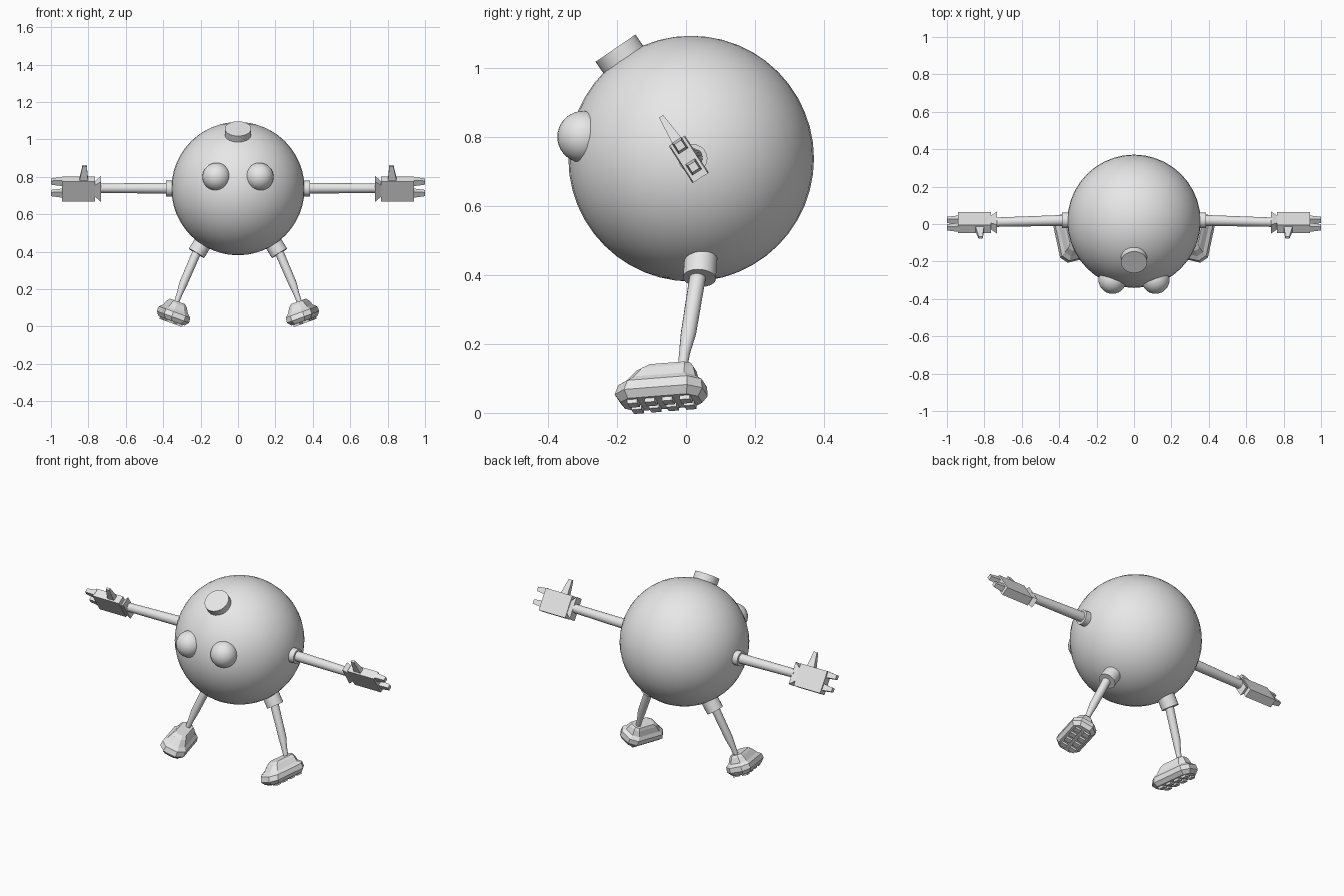
import bpy, bmesh, math
from mathutils import Vector, Matrix

if "Cube" in bpy.data.objects:
    bpy.data.objects.remove(bpy.data.objects["Cube"])

grey = bpy.data.materials.new("plain grey")
grey.diffuse_color = (0.8, 0.8, 0.8, 1)
grey.use_nodes = True
grey.node_tree.nodes["Principled BSDF"].inputs["Base Color"].default_value = grey.diffuse_color


def finish(bm, name, mirror=False, angle=35):
    bmesh.ops.recalc_face_normals(bm, faces=bm.faces)
    me = bpy.data.meshes.new(name)
    bm.to_mesh(me)
    bm.free()
    me.materials.append(grey)
    ob = bpy.data.objects.new(name, me)
    bpy.context.collection.objects.link(ob)
    if angle:
        bpy.ops.object.select_all(action='DESELECT')
        ob.select_set(True)
        bpy.context.view_layer.objects.active = ob
        bpy.ops.object.shade_smooth_by_angle(angle=math.radians(angle))
    if mirror:
        ob.modifiers.new("mirror", 'MIRROR').use_mirror_merge = False
    return ob


def loft(bm, rings):
    """Skin a list of closed loops and cap both ends."""
    loops = [[bm.verts.new(p) for p in r] for r in rings]
    n = len(loops[0])
    for a, b in zip(loops, loops[1:]):
        for i in range(n):
            j = (i + 1) % n
            bm.faces.new((a[i], a[j], b[j], b[i]))
    bm.faces.new(loops[0][::-1])
    bm.faces.new(loops[-1])


def tube(name, path, n=20, mirror=True):
    """Round limb; path holds (point, radius) pairs."""
    pts = [Vector(p) for p, _ in path]
    q = (pts[-1] - pts[0]).to_track_quat('Z', 'Y')
    rings = []
    for p, (_, r) in zip(pts, path):
        rings.append([p + q @ Vector((r * math.cos(t), r * math.sin(t), 0))
                      for t in (2 * math.pi * i / n for i in range(n))])
    bm = bmesh.new()
    loft(bm, rings)
    return finish(bm, name, mirror)


def ball(name, centre, radius, seg, rings, mirror=False):
    bm = bmesh.new()
    bmesh.ops.create_uvsphere(bm, u_segments=seg, v_segments=rings, radius=radius,
                              matrix=Matrix.Translation(centre))
    return finish(bm, name, mirror, 60)


# Body, eyes and the flat knob on top
C = Vector((0, 0.015, 0.737))
ball("body", C, 0.356, 40, 24)
ball("eye", (0.115, -0.298, 0.8), 0.075, 28, 18, True)
d = Vector((0, -0.565, 0.825)).normalized()
tube("top_knob", [(C + d * 0.31, 0.07), (C + d * 0.388, 0.07)], 28, False)

# Arms
tube("shoulder_socket", [((0.32, 0.02, 0.737), 0.042), ((0.386, 0.02, 0.737), 0.042)])
tube("arm", [((0.36, 0.02, 0.739), 0.029), ((0.74, 0.01, 0.739), 0.025)])

# Hands: blocks in a tilted frame (along the arm, up the palm, through the palm)
HAND = Vector((0, 0.008, 0.735))
U = Vector((0, -0.54, 0.84)).normalized()
T = Vector((0, U.z, -U.y))
X = Vector((1, 0, 0))


def block(bm, p0, size0, p1, size1, a, b):
    """Tapered box from p0 to p1 with half sizes along axes a and b."""
    loft(bm, [[p + a * (s[0] * i) + b * (s[1] * j)
               for i, j in ((-1, -1), (1, -1), (1, 1), (-1, 1))]
              for p, s in ((p0, size0), (p1, size1))])


bm = bmesh.new()
block(bm, HAND + X * 0.733, (0.064, 0.028), HAND + X * 0.768, (0.034, 0.02), U, T)
finish(bm, "wrist_cuff", True, 0)
bm = bmesh.new()
block(bm, HAND + X * 0.765, (0.064, 0.025), HAND + X * 0.942, (0.064, 0.025), U, T)
finish(bm, "palm", True, 0)
bm = bmesh.new()
for off in (0.047, -0.026):
    block(bm, HAND + X * 0.935 + U * off, (0.019, 0.017),
          HAND + X + U * off, (0.012, 0.012), U, T)
finish(bm, "fingers", True, 0)
bm = bmesh.new()
block(bm, HAND + X * 0.825 + U * 0.06, (0.023, 0.016),
      HAND + X * 0.82 + U * 0.148, (0.011, 0.007), X, T)
finish(bm, "thumb", True, 0)

# Legs
tube("hip_socket", [((0.17, 0.045, 0.475), 0.048), ((0.222, 0.039, 0.391), 0.048)])
tube("leg", [((0.21, 0.038, 0.42), 0.024), ((0.292, 0.007, 0.23), 0.022),
             ((0.312, -0.004, 0.175), 0.016), ((0.332, -0.012, 0.12), 0.013)], 16)

# Feet: stacked chamfered outlines, rolled with the leg and turned toes-in
FOOT = (Matrix.Translation((0.36, -0.07, 0.019))
        @ Matrix.Rotation(math.radians(-20), 4, 'Y')
        @ Matrix.Rotation(math.radians(-13), 4, 'Z'))


def outline(w, front, back, z):
    c = w * 0.5
    pts = ((w, front + c), (w, back - c), (w - c, back), (c - w, back),
           (-w, back - c), (-w, front + c), (c - w, front), (w - c, front))
    return [FOOT @ Vector((x, y, z)) for x, y in pts]


bm = bmesh.new()
loft(bm, [outline(*r) for r in (
    (0.056, -0.116, 0.114, 0.012), (0.073, -0.132, 0.128, 0.034),
    (0.071, -0.122, 0.126, 0.062), (0.056, -0.098, 0.106, 0.078),
    (0.042, -0.070, 0.098, 0.108), (0.032, -0.045, 0.090, 0.121))])
finish(bm, "foot", True, 0)

# Sole lugs, two columns of four
bm = bmesh.new()
for x in (-0.027, 0.027):
    for k in range(4):
        y = -0.078 + 0.052 * k
        bmesh.ops.create_cube(bm, size=1, matrix=FOOT @ Matrix.Translation((x, y, 0.008))
                              @ Matrix.Diagonal((0.036, 0.03, 0.016, 1)))
finish(bm, "sole_lugs", True, 0)
